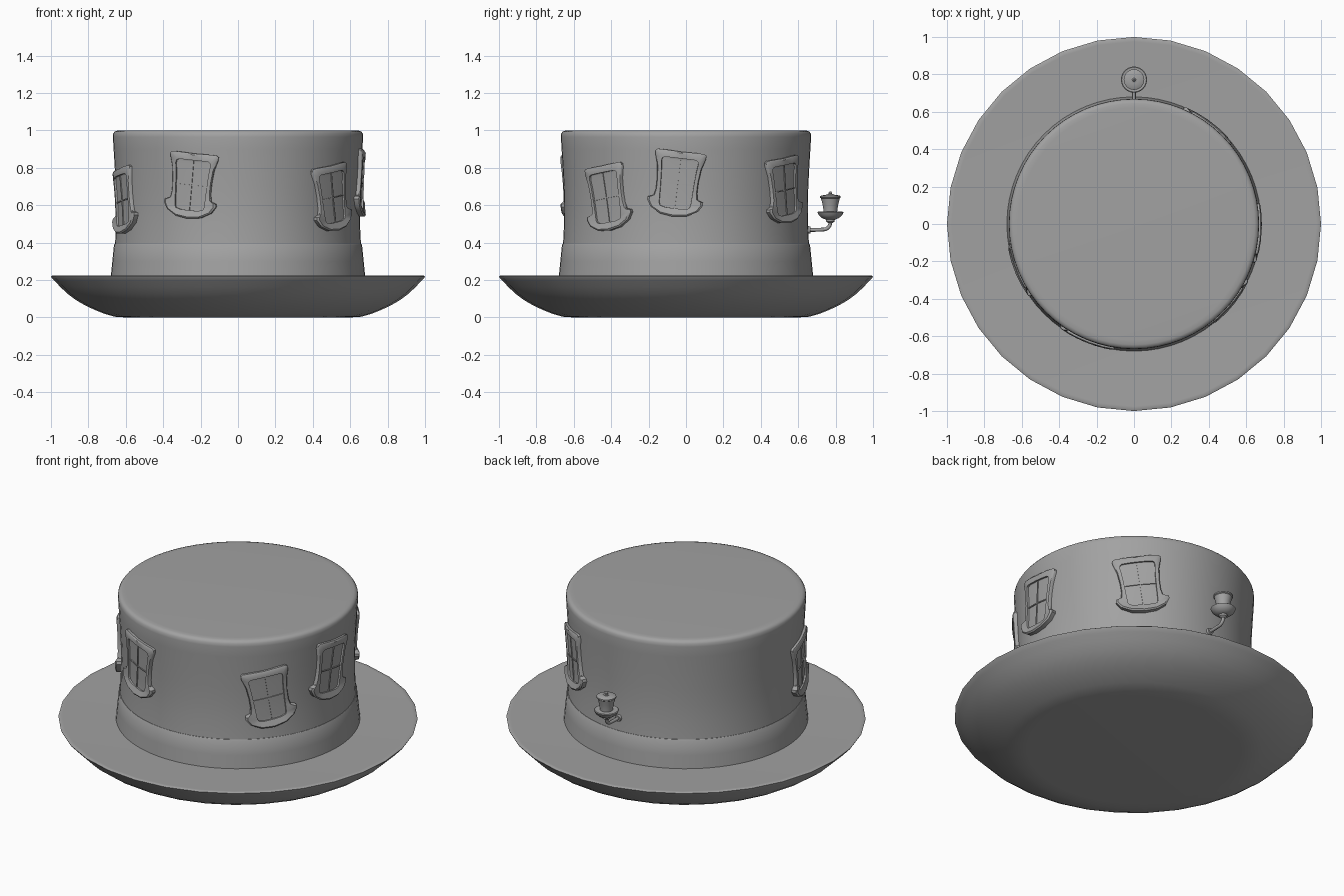
import bpy, bmesh, math
from math import sin, cos, pi, radians

if "Cube" in bpy.data.objects:
    bpy.data.objects.remove(bpy.data.objects["Cube"])

grey = bpy.data.materials.new("felt_grey")
grey.diffuse_color = (0.36, 0.36, 0.36, 1)
grey.use_nodes = True
grey.node_tree.nodes["Principled BSDF"].inputs["Base Color"].default_value = grey.diffuse_color


def finish(name, bm, angle=35):
    bmesh.ops.recalc_face_normals(bm, faces=bm.faces)
    me = bpy.data.meshes.new(name)
    bm.to_mesh(me)
    bm.free()
    me.materials.append(grey)
    ob = bpy.data.objects.new(name, me)
    bpy.context.collection.objects.link(ob)
    bpy.ops.object.select_all(action='DESELECT')
    ob.select_set(True)
    bpy.context.view_layer.objects.active = ob
    bpy.ops.object.shade_smooth_by_angle(angle=radians(angle))
    return ob


def lathe(name, profile, n, center=(0, 0), angle=35):
    """Closed solid of revolution from (radius, z) points."""
    bm = bmesh.new()
    rings = []
    for r, z in profile:
        rings.append([bm.verts.new((center[0] + r * cos(2 * pi * i / n),
                                    center[1] + r * sin(2 * pi * i / n), z)) for i in range(n)])
    for a, b in zip(rings, rings[1:]):
        for i in range(n):
            j = (i + 1) % n
            bm.faces.new((a[i], a[j], b[j], b[i]))
    bm.faces.new(rings[0][::-1])
    bm.faces.new(rings[-1])
    return finish(name, bm, angle)


# Brim: shallow dish with a flat top
lathe("brim", [(0.60, 0), (0.66, 0.004), (0.715, 0.02), (0.765, 0.04), (0.815, 0.063),
               (0.865, 0.092), (0.91, 0.125), (0.95, 0.163), (0.98, 0.195), (0.997, 0.213),
               (1.0, 0.219), (0.994, 0.223), (0.975, 0.222)], 32, angle=45)

# Crown: slightly waisted wall with a rounded top edge
WALL = [(0.672, 0.20), (0.664, 0.30), (0.657, 0.40), (0.652, 0.50), (0.651, 0.60),
        (0.654, 0.70), (0.659, 0.80), (0.665, 0.90), (0.669, 0.965)]
lathe("crown", WALL + [(0.667, 0.983), (0.659, 0.994), (0.645, 0.999), (0.62, 1.0)], 64, angle=45)

# Hat band
lathe("hat_band", [(0.64, 0.20), (0.682, 0.20), (0.672, 0.30), (0.663, 0.388),
                   (0.660, 0.392), (0.64, 0.392)], 64)


def wall_radius(z):
    for (r0, z0), (r1, z1) in zip(WALL, WALL[1:]):
        if z <= z1:
            return r0 + (r1 - r0) * (z - z0) / (z1 - z0)
    return WALL[-1][0]


# Window outline, right half from top to bottom, and matching pane opening
OUTER = [(0, .172), (.07, .174), (.122, .174), (.133, .166), (.133, .148), (.117, .09),
         (.110, .02), (.110, -.04), (.118, -.075), (.145, -.085), (.148, -.10),
         (.125, -.137), (.07, -.168), (0, -.178)]
INNER = [(0, .136), (.05, .136), (.083, .135), (.093, .128), (.096, .115), (.091, .07),
         (.088, .02), (.086, -.03), (.085, -.065), (.084, -.09), (.083, -.11),
         (.077, -.125), (.05, -.132), (0, -.133)]


def loop_points(half):
    return half + [(-u, v) for u, v in half[-2:0:-1]]


def build_window(name, azimuth, zc, tilt):
    ca, sa = cos(radians(tilt)), sin(radians(tilt))
    bm = bmesh.new()

    def place(u, v, d):
        """Wrap a flat window point on to the crown wall, d out from it."""
        x, z = u * ca - v * sa, zc + u * sa + v * ca
        a = radians(azimuth) + x / 0.655
        r = wall_radius(z) + d
        return bm.verts.new((r * cos(a), r * sin(a), z))

    outer, inner = loop_points(OUTER), loop_points(INNER)
    shrunk = [(u + (p - u) * .2, v + (q - v) * .2) for (u, v), (p, q) in zip(outer, inner)]

    def flare(v):  # the lower lip stands out further than the rest
        return 0.012 if v < -0.08 else 0

    loops = [[place(u, v, -0.02) for u, v in outer],
             [place(u, v, 0.014 + flare(v)) for u, v in outer],
             [place(u, v, 0.020 + flare(v)) for u, v in shrunk],
             [place(u, v, 0.020) for u, v in inner],
             [place(u, v, 0.010) for u, v in inner]]
    n = len(outer)
    for a, b in zip(loops, loops[1:]):
        for i in range(n):
            j = (i + 1) % n
            bm.faces.new((a[i], a[j], b[j], b[i]))
    # Pane: rows of quads across the opening, split down the middle
    pane, m = loops[-1], len(INNER)
    mid = [pane[0]] + [place(0, INNER[i][1], 0.010) for i in range(1, m - 1)] + [pane[m - 1]]
    for i in range(m - 1):
        for a, b in ((pane[i], pane[i + 1]), (pane[-i], pane[-i - 1])):
            corners = list(dict.fromkeys((mid[i], a, b, mid[i + 1])))
            if len(corners) > 2:
                bm.faces.new(corners)
    # Glazing bars
    for horizontal in (False, True):
        rows = []
        for k in range(7):
            t = k / 6 * 2 - 1
            w = 0.003
            if horizontal:
                ends = [(t * 0.087, w), (t * 0.087, -w)]
            else:
                ends = [(-w, t * 0.133), (w, t * 0.133)]
            rows.append([place(*ends[0], 0.008), place(*ends[0], 0.0145),
                         place(*ends[1], 0.0145), place(*ends[1], 0.008)])
        for a, b in zip(rows, rows[1:]):
            for i in range(4):
                j = (i + 1) % 4
                bm.faces.new((a[i], a[j], b[j], b[i]))
        bm.faces.new(rows[0])
        bm.faces.new(rows[-1][::-1])
    finish(name, bm, 40)


# Five windows round the crown: azimuth, height, lean
for k, (az, zc, tilt) in enumerate([(201, .625, 8), (248, .705, -6), (-40, .64, 9),
                                    (-4, .715, -7), (53, .68, 8)]):
    build_window(f"window_{k + 1}", az, zc, tilt)

# Lamp on the back: bent pipe
LY = 0.772
curve = bpy.data.curves.new("lamp_pipe", 'CURVE')
curve.dimensions = '3D'
curve.bevel_depth = 0.010
curve.bevel_resolution = 2
curve.use_fill_caps = True
path = [(0.63, 0.468), (0.69, 0.468), (0.735, 0.470)]
path += [(0.735 + 0.037 * sin(t * pi / 8), 0.507 - 0.037 * cos(t * pi / 8)) for t in range(1, 5)]
path += [(LY, 0.535)]
spline = curve.splines.new('POLY')
spline.points.add(len(path) - 1)
for p, (y, z) in zip(spline.points, path):
    p.co = (0, y, z, 1)
tmp = bpy.data.objects.new("lamp_pipe_path", curve)
bpy.context.collection.objects.link(tmp)
bm = bmesh.new()
bm.from_mesh(tmp.to_mesh())
tmp.to_mesh_clear()
bpy.data.objects.remove(tmp)
finish("lamp_pipe", bm, 50)

# Lamp wall plate
bm = bmesh.new()
bmesh.ops.create_cone(bm, cap_ends=True, segments=16, radius1=0.022, radius2=0.018, depth=0.02)
for v in bm.verts:
    v.co = (v.co.x, 0.656 + v.co.z, 0.468 + v.co.y)
finish("lamp_wall_plate", bm)

# Lamp: socket, drooping brim, flared shade, cap and finial
lathe("lamp_socket", [(0.012, 0.505), (0.022, 0.512), (0.024, 0.525), (0.02, 0.54)], 16, (0, LY))
lathe("lamp_brim", [(0.022, 0.522), (0.045, 0.531), (0.062, 0.546), (0.070, 0.562),
                    (0.066, 0.565), (0.050, 0.562), (0.035, 0.566)], 24, (0, LY))
lathe("lamp_shade", [(0.036, 0.555), (0.037, 0.575), (0.042, 0.605), (0.050, 0.636),
                     (0.055, 0.640), (0.055, 0.648), (0.048, 0.652), (0.022, 0.656)], 24, (0, LY))
lathe("lamp_finial", [(0.018, 0.650), (0.018, 0.658), (0.009, 0.660), (0.010, 0.666),
                      (0.003, 0.674)], 12, (0, LY))
